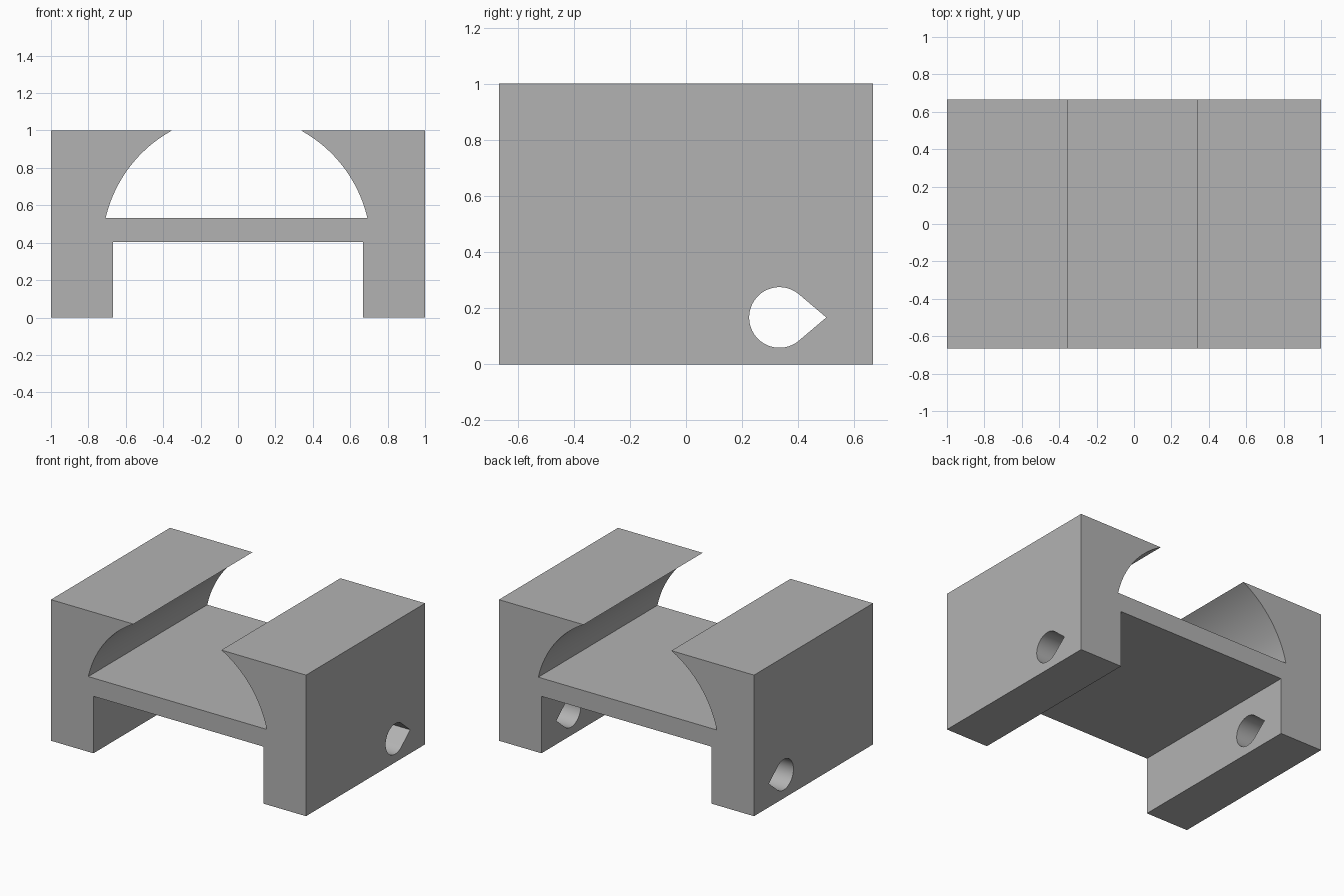
import bpy, bmesh, math
from mathutils import Vector

cube = bpy.data.objects.get("Cube")
if cube:
    bpy.data.objects.remove(cube, do_unlink=True)

grey = bpy.data.materials.new("plain grey")
grey.use_nodes = True
color = (0.45, 0.45, 0.45, 1)
grey.diffuse_color = color
grey.node_tree.nodes["Principled BSDF"].inputs["Base Color"].default_value = color


def prism(name, profile, sweep):
    """Extrude a closed 3D outline along a vector."""
    bm = bmesh.new()
    face = bm.faces.new([bm.verts.new(p) for p in profile])
    ext = bmesh.ops.extrude_face_region(bm, geom=[face])
    verts = [g for g in ext["geom"] if isinstance(g, bmesh.types.BMVert)]
    bmesh.ops.translate(bm, verts=verts, vec=Vector(sweep))
    bmesh.ops.recalc_face_normals(bm, faces=bm.faces)
    mesh = bpy.data.meshes.new(name)
    bm.to_mesh(mesh)
    bm.free()
    mesh.materials.append(grey)
    obj = bpy.data.objects.new(name, mesh)
    bpy.context.collection.objects.link(obj)
    return obj


def arc(cx, cz, r, start, end, steps):
    angles = [start + (end - start) * i / steps for i in range(steps + 1)]
    return [(cx + r * math.cos(a), cz + r * math.sin(a)) for a in angles]


# Saddle block: legs, deck and undercut round cradle in one profile
DEPTH, LEG, UNDER, DECK = 1.333, 0.667, 0.404, 0.533
CX, CZ, R = -0.008, 0.37, 0.718
low = math.asin((DECK - CZ) / R)
high = math.asin((1 - CZ) / R)
outline = [(-1, 0), (-LEG, 0), (-LEG, UNDER), (LEG, UNDER), (LEG, 0), (1, 0), (1, 1)]
outline += arc(CX, CZ, R, high, low, 24)
outline += arc(CX, CZ, R, math.pi - low, math.pi - high, 24)
outline += [(-1, 1)]
block = prism("saddle_block", [(x, -DEPTH / 2, z) for x, z in outline], (0, DEPTH, 0))

# Teardrop cross hole through both legs, pointing to the back
kink = math.radians(47)
drop = arc(0.333, 0.167, 0.108, kink, 2 * math.pi - kink, 40) + [(0.5, 0.167)]
cutter = prism("hole_cutter", [(-1.2, y, z) for y, z in drop], (2.4, 0, 0))
cutter.hide_render = True

cut = block.modifiers.new("cross hole", "BOOLEAN")
cut.operation = "DIFFERENCE"
cut.solver = "EXACT"
cut.object = cutter

bpy.ops.object.select_all(action="DESELECT")
block.select_set(True)
bpy.context.view_layer.objects.active = block
bpy.ops.object.modifier_apply(modifier=cut.name)
bpy.data.objects.remove(cutter, do_unlink=True)
bpy.ops.object.shade_smooth_by_angle(angle=math.radians(25))
